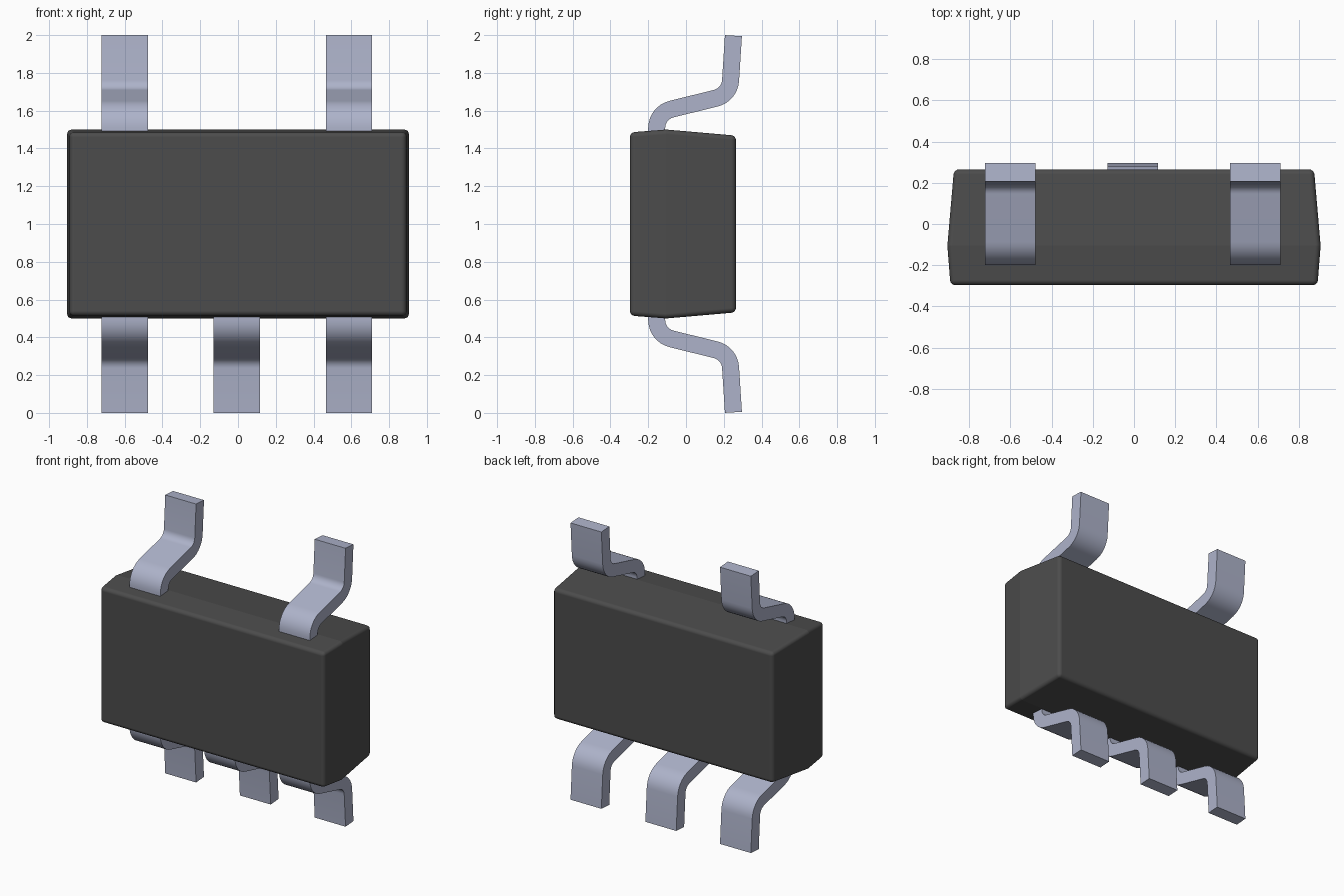
import bpy
import bmesh
import math
from mathutils import Vector

cube = bpy.data.objects.get("Cube")
if cube:
    bpy.data.objects.remove(cube, do_unlink=True)


def make_material(name, rgb):
    mat = bpy.data.materials.new(name)
    mat.use_nodes = True
    color = (*rgb, 1.0)
    mat.diffuse_color = color
    mat.node_tree.nodes["Principled BSDF"].inputs["Base Color"].default_value = color
    return mat


dark_plastic = make_material("dark grey plastic", (0.072, 0.072, 0.072))
lead_metal = make_material("bluish grey metal", (0.42, 0.45, 0.59))


def make_object(name, bm, mat, smooth_angle):
    bmesh.ops.recalc_face_normals(bm, faces=bm.faces)
    mesh = bpy.data.meshes.new(name)
    bm.to_mesh(mesh)
    bm.free()
    mesh.materials.append(mat)
    obj = bpy.data.objects.new(name, mesh)
    bpy.context.collection.objects.link(obj)
    bpy.ops.object.select_all(action='DESELECT')
    obj.select_set(True)
    bpy.context.view_layer.objects.active = obj
    bpy.ops.object.shade_smooth_by_angle(angle=math.radians(smooth_angle))
    return obj


# Package body: three rectangles along y, widest at the parting line
MID_Z = 1.0
sections = [(-0.297, 0.89, 0.485), (-0.105, 0.905, 0.5), (0.265, 0.873, 0.468)]
bm = bmesh.new()
rings = [[bm.verts.new((sx * hx, y, MID_Z + sz * hz))
          for sx, sz in ((-1, -1), (1, -1), (1, 1), (-1, 1))]
         for y, hx, hz in sections]
for a, b in zip(rings, rings[1:]):
    for i in range(4):
        j = (i + 1) % 4
        bm.faces.new((a[i], a[j], b[j], b[i]))
bm.faces.new(rings[0])
bm.faces.new(rings[-1])
body = make_object("package_body", bm, dark_plastic, 5)
bevel = body.modifiers.new("rounded_edges", 'BEVEL')
bevel.width = 0.025
bevel.segments = 4
bevel.limit_method = 'ANGLE'
bevel.angle_limit = math.radians(30)
bevel.harden_normals = True


# Lead centreline in (y, z), with round bends
def fillet(prev, corner, nxt, radius, steps=8):
    u, v = (prev - corner).normalized(), (nxt - corner).normalized()
    half = u.angle(v) / 2
    center = corner + (u + v).normalized() * radius / math.sin(half)
    start = corner + u * radius / math.tan(half) - center
    end = corner + v * radius / math.tan(half) - center
    sweep = start.angle(end)
    return [center + (start * math.sin((1 - t) * sweep) + end * math.sin(t * sweep))
            / math.sin(sweep) for t in (i / steps for i in range(steps + 1))]


THICK, WIDTH = 0.09, 0.245
p0, p1, p2, p3 = (Vector(p) for p in
                  ((-0.155, 1.40), (-0.155, 1.589), (0.231, 1.684), (0.251, 1.997)))
path = [p0, *fillet(p0, p1, p2, 0.103), *fillet(p1, p2, p3, 0.103), p3]


def lead_outline():
    sides = ([], [])
    for i, p in enumerate(path):
        tangent = (path[min(i + 1, len(path) - 1)] - path[max(i - 1, 0)]).normalized()
        normal = Vector((-tangent.y, tangent.x)) * THICK / 2
        sides[0].append(p + normal)
        sides[1].append(p - normal)
    return sides[0] + sides[1][::-1]


# Bent lead: side outline extruded across its width, flipped for the lower row
def make_lead(name, x, lower):
    bm = bmesh.new()
    verts = [bm.verts.new((x - WIDTH / 2, p.x, 2 * MID_Z - p.y if lower else p.y))
             for p in lead_outline()]
    face = bm.faces.new(verts)
    result = bmesh.ops.extrude_face_region(bm, geom=[face], use_keep_orig=True)
    moved = [g for g in result["geom"] if isinstance(g, bmesh.types.BMVert)]
    bmesh.ops.translate(bm, verts=moved, vec=(WIDTH, 0, 0))
    make_object(name, bm, lead_metal, 30)


for side, x in (("right", -0.6), ("middle", -0.007), ("left", 0.588)):
    make_lead("lower_" + side + "_lead", x, True)
    if side != "middle":
        make_lead("upper_" + side + "_lead", x, False)
